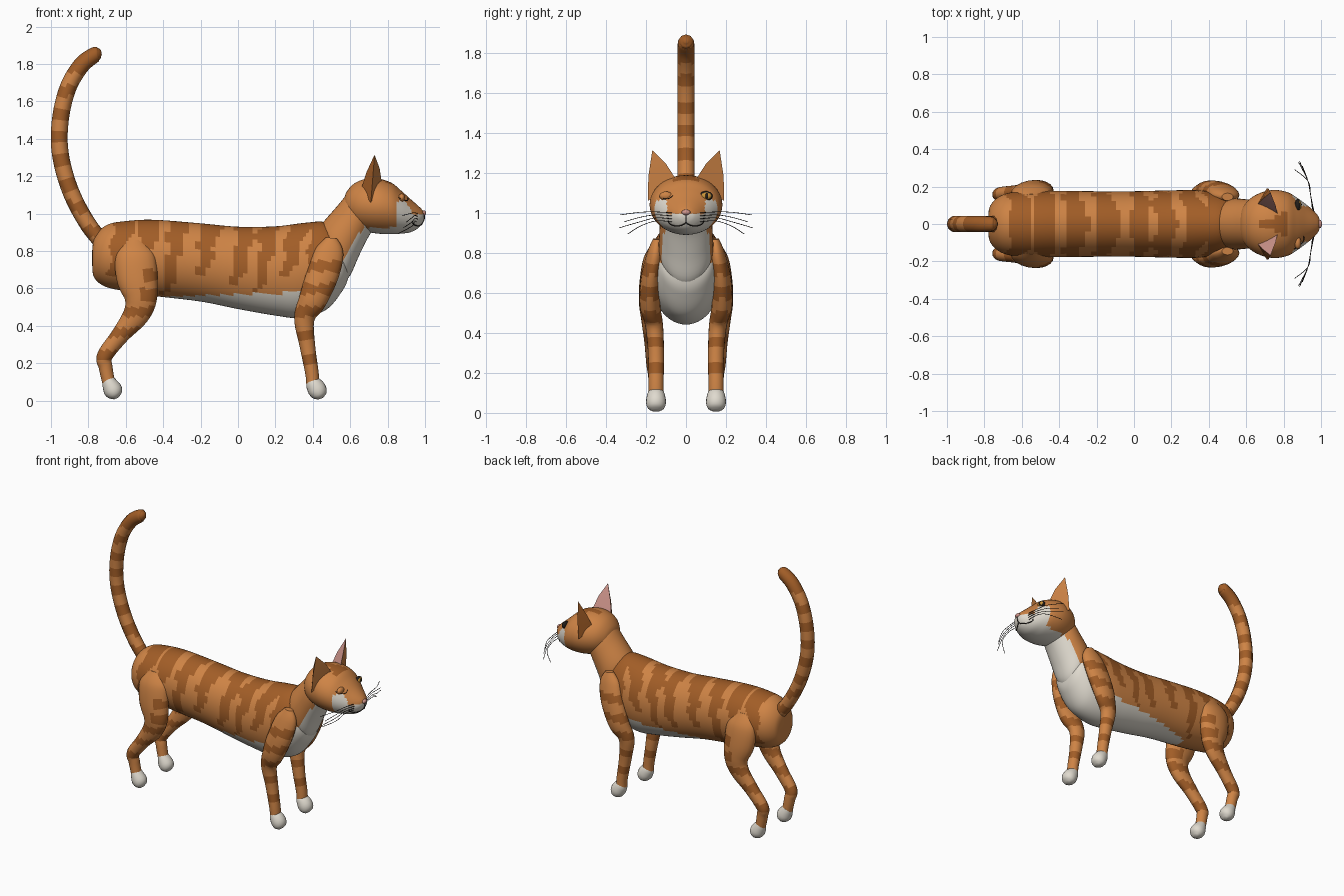
import bpy, bmesh, math
from mathutils import Vector
from mathutils.bvhtree import BVHTree

cube = bpy.data.objects.get("Cube")
if cube:
    bpy.data.objects.remove(cube, do_unlink=True)


def material(name, rgb):
    m = bpy.data.materials.new(name)
    m.use_nodes = True
    m.diffuse_color = (*rgb, 1)
    m.node_tree.nodes["Principled BSDF"].inputs["Base Color"].default_value = (*rgb, 1)
    return m


MATS = [material("orange fur", (.62, .23, .06)), material("dark stripe", (.36, .11, .02)),
        material("white fur", (.74, .70, .62)), material("pink skin", (.62, .30, .26)),
        material("black line", (.015, .012, .01)), material("amber eye", (.6, .3, .04))]
ORANGE, DARK, WHITE, PINK, BLACK, AMBER = range(len(MATS))


def finish(name, bm, rule, angle=50):
    """Turn a bmesh into an object; rule(centre, normal) picks each face's colour."""
    bmesh.ops.recalc_face_normals(bm, faces=bm.faces)
    bm.normal_update()
    for f in bm.faces:
        f.material_index = rule(f.calc_center_median(), f.normal) if callable(rule) else rule
    mesh = bpy.data.meshes.new(name)
    bm.to_mesh(mesh)
    bm.free()
    for m in MATS:
        mesh.materials.append(m)
    ob = bpy.data.objects.new(name, mesh)
    bpy.context.collection.objects.link(ob)
    bpy.ops.object.select_all(action='DESELECT')
    ob.select_set(True)
    bpy.context.view_layer.objects.active = ob
    bpy.ops.object.shade_smooth_by_angle(angle=math.radians(angle))
    return ob


def smooth_path(rows, sub):
    """Catmull-Rom interpolation of rows of numbers."""
    rows = [Vector(r) for r in rows]
    out = []
    for i in range(len(rows) - 1):
        a, b, c, d = (rows[max(0, min(len(rows) - 1, i + k))] for k in (-1, 0, 1, 2))
        for j in range(sub):
            t = j / sub
            out.append(b + (c - a) * (t / 2) + (a * 2 - b * 5 + c * 4 - d) * (t * t / 2)
                       + (b * 3 - a - c * 3 + d) * (t ** 3 / 2))
    return out + [rows[-1]]


def skin(name, rings, seg, rule):
    """Skin elliptical rings given as (centre, half height vector, half width)."""
    bm = bmesh.new()
    loops = []
    for c, h, w in rings:
        angles = [2 * math.pi * k / seg for k in range(seg)]
        loops.append([bm.verts.new(c + h * math.cos(a) + Vector((0, w * math.sin(a), 0)))
                      for a in angles])
    for a, b in zip(loops, loops[1:]):
        for k in range(seg):
            n = (k + 1) % seg
            bm.faces.new((a[k], a[n], b[n], b[k]))
    bm.faces.new(loops[0])
    bm.faces.new(loops[-1])
    return finish(name, bm, rule)


def hull(name, rows, seg, sub, rule):
    """Rows: top x, top z, bottom x, bottom z, half width."""
    rings = [(Vector((r[0] + r[2], 0, r[1] + r[3])) / 2,
              Vector((r[0] - r[2], 0, r[1] - r[3])) / 2, r[4]) for r in smooth_path(rows, sub)]
    return skin(name, rings, seg, rule)


def limb(name, rows, seg, sub, rule, side=1):
    """Rows: x, y, z, radius in the side plane, radius across."""
    pts = smooth_path(rows, sub)
    rings = []
    for i, p in enumerate(pts):
        d = pts[min(i + 1, len(pts) - 1)] - pts[max(i - 1, 0)]
        across = Vector((-d[2], 0, d[0])).normalized()
        rings.append((Vector((p[0], p[1] * side, p[2])), across * p[3], p[4]))
    return skin(name, rings, seg, rule)


def ball(name, loc, size, colour):
    bm = bmesh.new()
    bmesh.ops.create_uvsphere(bm, u_segments=16, v_segments=10, radius=1)
    for v in bm.verts:
        v.co = Vector(loc) + Vector(a * b for a, b in zip(v.co, size))
    return finish(name, bm, colour)


def strand(name, pts, r):
    limb_pts = smooth_path(pts, 5)
    cu = bpy.data.curves.new(name, 'CURVE')
    cu.dimensions = '3D'
    cu.bevel_depth = r
    cu.bevel_resolution = 1
    sp = cu.splines.new('POLY')
    sp.points.add(len(limb_pts) - 1)
    for q, p in zip(sp.points, limb_pts):
        q.co = (*p, 1)
    cu.materials.append(MATS[BLACK])
    bpy.context.collection.objects.link(bpy.data.objects.new(name, cu))


# Torso with tapering, slanted stripes and a white belly
STRIPES = [-.61, -.47, -.31, -.14, .05, .18, .32, .45]


def torso_rule(c, n):
    edge = .555 + .03 * (c.x + .4) + max(0, c.x - .4) * 1.1
    if c.x > -.42 and c.z < edge or c.x > .5 and abs(c.y) < .1:
        return WHITE
    s = (.95 - c.z) / .35
    for i, x in enumerate(STRIPES):
        wobble = .012 * math.sin(c.z * 40 + i * 2)
        if s < .8 + .15 * (i % 3) and abs(c.x - x + .07 * s + wobble) < .055 - .035 * s:
            return DARK
    return ORANGE


hull("torso", [(-.78, .80, -.78, .74, .03), (-.765, .88, -.77, .66, .10), (-.70, .94, -.71, .61, .155),
               (-.6, .96, -.6, .585, .175), (-.45, .967, -.45, .56, .177), (-.2, .948, -.2, .53, .175),
               (0, .93, 0, .49, .175), (.2, .932, .2, .455, .18), (.35, .95, .33, .443, .18),
               (.46, .955, .47, .485, .165), (.51, .91, .56, .59, .14), (.55, .83, .59, .66, .10),
               (.57, .77, .59, .71, .03)], 56, 8, torso_rule)

# Neck, white at the throat
hull("neck", [(.42, .91, .55, .62, .11), (.46, .96, .60, .67, .135), (.53, 1.04, .645, .77, .133),
              (.59, 1.11, .70, .88, .125), (.64, 1.14, .75, .95, .10)], 40, 5,
     lambda c, n: WHITE if c.x > .545 + (c.z - .72) * .6 else ORANGE)


# Head with white muzzle and jaw, dark marks on the crown
def head_rule(c, n):
    if c.x > .85 and c.z < (1.065 if abs(c.y) > .095 else .995):
        return WHITE
    if c.x > .66 and c.z < .925:
        return WHITE
    if c.z > 1.1 and .67 < c.x < .82:
        if abs(c.y) < .012 or abs(abs(c.y) - .045) < .012 and c.x > .75:
            return DARK
    return ORANGE


head = hull("head", [(.565, 1.07, .565, 1.02, .03), (.58, 1.115, .58, .975, .085),
                     (.62, 1.16, .62, .93, .135), (.68, 1.185, .68, .905, .168),
                     (.75, 1.187, .75, .893, .182), (.82, 1.165, .82, .89, .17),
                     (.87, 1.125, .87, .893, .142), (.92, 1.08, .92, .90, .105),
                     (.96, 1.045, .96, .92, .072), (.985, 1.02, .985, .95, .042),
                     (.995, 1.0, .995, .975, .015)], 48, 6, head_rule)
tree = BVHTree.FromPolygons([v.co for v in head.data.vertices],
                            [p.vertices for p in head.data.polygons])


def on_face(y, z, lift=0):
    hit = tree.ray_cast(Vector((2, y, z)), Vector((-1, 0, 0)))[0]
    return Vector((hit.x + lift, y, z))


# Eyes: the left is open, the right is shut
p = on_face(.1, 1.085)
ball("left_eye_rim", p, (.016, .034, .024), BLACK)
ball("left_eye_iris", p + Vector((.007, .001, 0)), (.012, .027, .018), AMBER)
ball("left_eye_pupil", p + Vector((.014, .004, 0)), (.008, .008, .015), BLACK)
p = on_face(-.1, 1.085)
ball("right_eyelid", p, (.018, .034, .022), ORANGE)
strand("right_lash_line", [on_face(-.1 + k * .017, 1.07 + .004 * k * k, .012) for k in (-2, -1, 0, 1, 2)], .002)

# Nose and mouth
ball("nose", on_face(0, 1.003), (.012, .022, .014), PINK)
strand("mouth_middle", [on_face(0, z, .002) for z in (.99, .97, .95)], .003)

for side, label in ((1, "left"), (-1, "right")):
    strand(label + "_mouth", [on_face(side * y, z, .002) for y, z in
                              ((0, .95), (.025, .937), (.055, .935), (.08, .945), (.09, .96))], .003)

    # Whiskers sweep out and back
    for k, (z0, z1, reach, x1) in enumerate(((1.0, .99, .33, .88), (.985, .955, .31, .90),
                                             (.97, .925, .335, .885), (.955, .895, .29, .86))):
        root = on_face(side * .07, z0)
        strand(f"{label}_whisker_{k}", [root, (.945, side * .15, z0 + .005),
                                        (.93, side * .23, (z0 + z1) / 2 + .008), (x1, side * reach, z1)], .0018)

    # Ear: bulged three-sided spike, pink on the inner back side
    bm = bmesh.new()
    tip = Vector((.73, side * .168, 1.315))
    base = [Vector((x, side * y, z)) for x, y, z in ((.77, .045, 1.16), (.71, .19, 1.06), (.655, .1, 1.12))]
    mid = [b.lerp(tip, .5) + (b - sum(base, Vector()) / 3) * .12 for b in base]
    low, high = [[bm.verts.new(v) for v in ring] for ring in (base, mid)]
    top = bm.verts.new(tip)
    bm.faces.new(low)
    for i in range(3):
        j = (i + 1) % 3
        bm.faces.new((low[i], low[j], high[j], high[i]))
        bm.faces.new((high[i], high[j], top))

    def ear_rule(c, n, side=side):
        if n.x > 0.1 and n.y * side > -.5:
            return ORANGE
        return PINK if n.y * side < 0 else DARK
    finish(label + "_ear", bm, ear_rule, 30)

    # Front leg and paw
    def front_rule(c, n):
        return DARK if any(a < c.z < a + .055 for a in (.19, .32, .45, .57, .69)) else ORANGE
    limb(label + "_front_leg", [(.50, .145, .87, .03, .02), (.49, .155, .80, .075, .04),
                                (.455, .175, .68, .085, .05), (.40, .18, .54, .075, .052),
                                (.355, .16, .44, .055, .045), (.37, .15, .3, .042, .04),
                                (.395, .15, .15, .036, .038), (.40, .15, .09, .035, .038)],
         20, 6, front_rule, side)
    limb(label + "_front_paw", [(.395, .15, .11, .032, .036), (.405, .15, .09, .044, .044),
                                (.425, .15, .055, .05, .05), (.435, .15, .025, .038, .042),
                                (.44, .15, .01, .012, .02)], 20, 3, WHITE, side)

    # Hind leg and paw
    def hind_rule(c, n):
        if c.z > .53:
            return DARK if c.x > -.52 and (.53 < c.z < .60 or .64 < c.z < .70) else ORANGE
        return DARK if any(a < c.z < a + .05 for a in (.22, .34, .45)) else ORANGE
    limb(label + "_hind_leg", [(-.55, .13, .86, .05, .03), (-.55, .155, .78, .105, .055),
                               (-.54, .17, .66, .11, .062), (-.52, .18, .55, .088, .055),
                               (-.545, .178, .46, .07, .045), (-.63, .168, .35, .048, .04),
                               (-.712, .16, .24, .042, .038), (-.708, .153, .18, .037, .036),
                               (-.69, .15, .09, .034, .036)], 20, 6, hind_rule, side)
    limb(label + "_hind_paw", [(-.695, .15, .115, .032, .036), (-.685, .15, .09, .042, .044),
                               (-.668, .15, .055, .05, .05), (-.657, .15, .028, .038, .042),
                               (-.65, .15, .012, .012, .02)], 20, 3, WHITE, side)

# Ringed tail with a dark tip
limb("tail", [(-.70, 0, .82, .045, .045), (-.80, 0, .94, .045, .045), (-.895, 0, 1.12, .045, .045),
              (-.95, 0, 1.32, .045, .045), (-.95, 0, 1.5, .045, .045), (-.91, 0, 1.67, .045, .045),
              (-.84, 0, 1.79, .045, .045), (-.77, 0, 1.847, .042, .042), (-.745, 0, 1.857, .032, .032),
              (-.73, 0, 1.86, .012, .012)], 10, 6,
     lambda c, n: DARK if c.z > 1.78 or (c.z / .125) % 1 < .5 else ORANGE)
